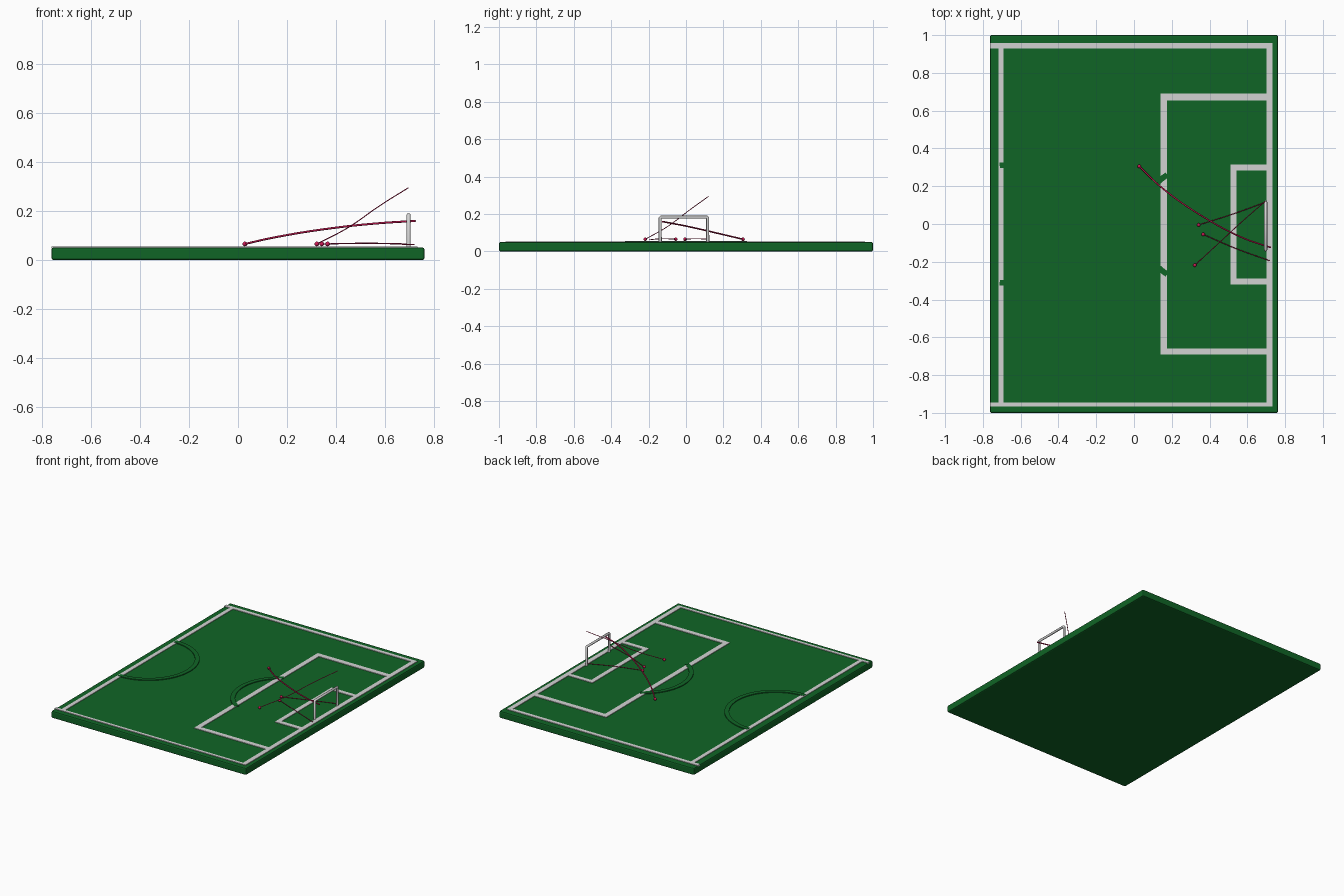
import bpy
import bmesh
import math
from mathutils import Vector

cube = bpy.data.objects.get("Cube")
if cube:
    bpy.data.objects.remove(cube, do_unlink=True)


def material(name, rgb):
    m = bpy.data.materials.new(name)
    m.use_nodes = True
    m.diffuse_color = (*rgb, 1)
    m.node_tree.nodes["Principled BSDF"].inputs["Base Color"].default_value = (*rgb, 1)
    return m


GREEN = material("grass_green", (0.005, 0.13, 0.019))
WHITE = material("line_white", (0.65, 0.65, 0.65))
RED = material("shot_crimson", (0.6, 0.01, 0.09))
TOP = 0.05          # height of the grass


def finish(bm, name, mat):
    bmesh.ops.recalc_face_normals(bm, faces=bm.faces)
    me = bpy.data.meshes.new(name)
    bm.to_mesh(me)
    bm.free()
    ob = bpy.data.objects.new(name, me)
    me.materials.append(mat)
    bpy.context.collection.objects.link(ob)
    return ob


def box(name, x0, x1, y0, y1, z0, z1, mat):
    bm = bmesh.new()
    bmesh.ops.create_cube(bm, size=1)
    for v in bm.verts:
        v.co = ((x0 + x1) / 2 + v.co.x * (x1 - x0),
                (y0 + y1) / 2 + v.co.y * (y1 - y0),
                (z0 + z1) / 2 + v.co.z * (z1 - z0))
    return finish(bm, name, mat)


def arc_plate(name, cx, cy, radius, width, a0, a1, z0, z1, mat, steps=40):
    """Flat curved strip with a rectangular section."""
    bm = bmesh.new()
    rings = []
    for i in range(steps + 1):
        a = math.radians(a0 + (a1 - a0) * i / steps)
        section = ((radius - width / 2, z0), (radius + width / 2, z0),
                   (radius + width / 2, z1), (radius - width / 2, z1))
        rings.append([bm.verts.new((cx + r * math.cos(a), cy + r * math.sin(a), z))
                      for r, z in section])
    for p, q in zip(rings, rings[1:]):
        for k in range(4):
            bm.faces.new((p[k], p[(k + 1) % 4], q[(k + 1) % 4], q[k]))
    bm.faces.new(rings[0])
    bm.faces.new(rings[-1])
    return finish(bm, name, mat)


def tube(name, points, radius, mat, smooth_path=True):
    """Round tube along a path, kept as a curve object."""
    cu = bpy.data.curves.new(name, 'CURVE')
    cu.dimensions = '3D'
    cu.bevel_depth = radius
    cu.bevel_resolution = 2
    cu.use_fill_caps = True
    cu.resolution_u = 8
    if smooth_path:
        sp = cu.splines.new('BEZIER')
        sp.bezier_points.add(len(points) - 1)
        for bp, p in zip(sp.bezier_points, points):
            bp.co = p
            bp.handle_left_type = bp.handle_right_type = 'AUTO'
    else:
        sp = cu.splines.new('POLY')
        sp.points.add(len(points) - 1)
        for pt, p in zip(sp.points, points):
            pt.co = (*p, 1)
    cu.materials.append(mat)
    ob = bpy.data.objects.new(name, cu)
    bpy.context.collection.objects.link(ob)
    return ob


# Grass slab with softened edges
pitch = box("pitch", -0.762, 0.762, -1, 1, 0, TOP, GREEN)
bev = pitch.modifiers.new("bevel", 'BEVEL')
bev.width = 0.008
bev.segments = 2

# Straight markings: x0, x1, y0, y1
L0, L1 = TOP - 0.004, TOP + 0.004
markings = {
    "goal_line": (0.702, 0.734, -0.965, 0.957),
    "halfway_line": (-0.718, -0.69, -0.945, 0.93),
    "left_touchline": (-0.762, 0.702, 0.93, 0.957),
    "right_touchline": (-0.762, 0.702, -0.965, -0.945),
    "penalty_area_front": (0.14, 0.175, -0.692, 0.692),
    "penalty_area_left": (0.175, 0.702, 0.655, 0.692),
    "penalty_area_right": (0.175, 0.702, -0.692, -0.658),
    "goal_area_front": (0.512, 0.543, -0.32, 0.315),
    "goal_area_left": (0.543, 0.702, 0.284, 0.315),
    "goal_area_right": (0.543, 0.702, -0.32, -0.288),
}
for name, (x0, x1, y0, y1) in markings.items():
    box(name, x0, x1, y0, y1, L0, L1, WHITE)

# Raised grass arcs
arc_plate("centre_arc", -0.70, 0, 0.312, 0.03, -92, 92, L0, TOP + 0.0055, GREEN)
arc_plate("penalty_arc", 0.34, -0.003, 0.31, 0.03, 122, 238, L0, TOP + 0.0055, GREEN)

# Goal frame: two posts and a bar with small rounded corners
YA, YB, ZB, C = -0.138, 0.116, 0.183, 0.004
tube("goal_frame", [(0.697, YA, TOP - 0.003), (0.697, YA, ZB - C), (0.697, YA + C, ZB),
                    (0.697, YB - C, ZB), (0.697, YB, ZB - C), (0.697, YB, TOP - 0.003)],
     0.0085, WHITE, smooth_path=False)

# Shots: a ball at the start and a thin path towards the goal
shots = [
    ("curling_shot", 0.0042, [(0.028, 0.305, 0.065), (0.15, 0.19, 0.092),
                              (0.38, 0.03, 0.129), (0.58, -0.075, 0.15),
                              (0.725, -0.125, 0.159)]),
    ("high_shot", 0.0022, [(0.322, -0.218, 0.065), (0.45, -0.1, 0.132),
                           (0.58, 0.02, 0.222), (0.695, 0.12, 0.294)]),
    ("left_low_shot", 0.0022, [(0.342, -0.005, 0.065), (0.53, 0.055, 0.068),
                               (0.70, 0.117, 0.065)]),
    ("right_low_shot", 0.0022, [(0.366, -0.055, 0.065), (0.54, -0.13, 0.068),
                                (0.72, -0.195, 0.062)]),
]
for name, radius, path in shots:
    tube(name + "_path", path, radius, RED)
    bm = bmesh.new()
    bmesh.ops.create_uvsphere(bm, u_segments=16, v_segments=10, radius=0.0095)
    bmesh.ops.translate(bm, verts=bm.verts, vec=Vector(path[0]))
    for f in bm.faces:
        f.smooth = True
    finish(bm, name + "_ball", RED)
